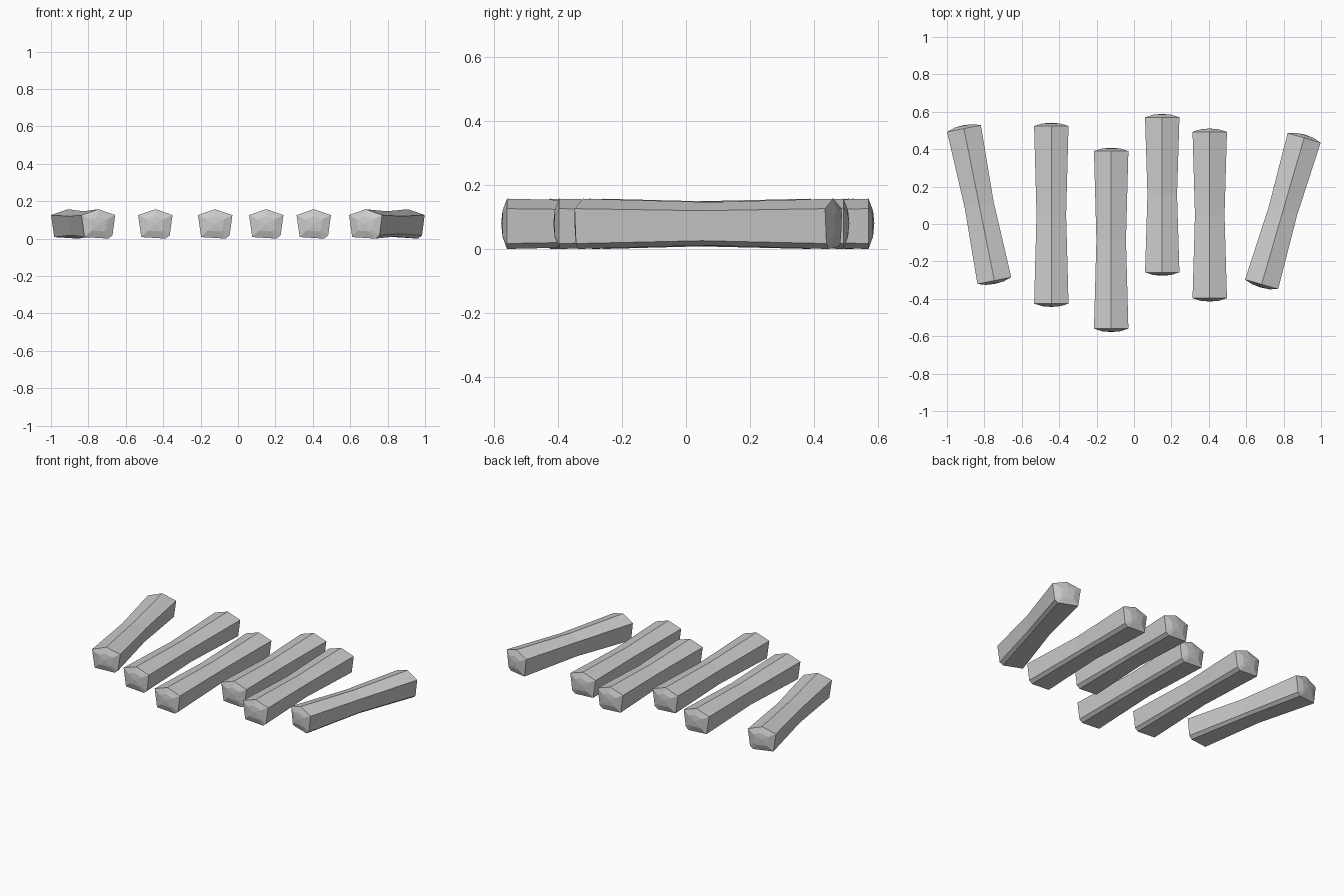
import bpy, bmesh
from math import radians

if "Cube" in bpy.data.objects:
    bpy.data.objects.remove(bpy.data.objects["Cube"])

# Rough pentagonal log section (x, z), with one bevelled lower edge
SECTION = [(-0.092, 0.126), (-0.075, 0.008), (0.055, 0.0),
           (0.077, 0.017), (0.092, 0.126), (0.0, 0.157)]
MID_Z = 0.08


def make_log(name, x, y, length, angle):
    bm = bmesh.new()
    h = length / 2
    # Stations along the log: domed ends and a narrower waist
    stations = [(-h - 0.014, 0.52), (-h, 1.0), (0, 0.86), (h, 1.0), (h + 0.014, 0.52)]
    rings = [[bm.verts.new((px * s, sy, MID_Z + (pz - MID_Z) * s)) for px, pz in SECTION]
             for sy, s in stations]
    n = len(SECTION)
    for a, b in zip(rings, rings[1:]):
        for i in range(n):
            j = (i + 1) % n
            bm.faces.new((a[i], a[j], b[j], b[i]))
    # End tips
    for ring, sy in ((rings[0], -h - 0.018), (rings[-1], h + 0.018)):
        tip = bm.verts.new((0, sy, MID_Z))
        for i in range(n):
            bm.faces.new((ring[i], ring[(i + 1) % n], tip))
    bmesh.ops.recalc_face_normals(bm, faces=bm.faces)
    mesh = bpy.data.meshes.new(name)
    bm.to_mesh(mesh)
    bm.free()
    log = bpy.data.objects.new(name, mesh)
    log.location = (x, y, 0)
    log.rotation_euler.z = radians(angle)
    bpy.context.collection.objects.link(log)


# Centre x, centre y, length between end rims, turn in degrees
LOGS = [(-0.828, 0.104, 0.829, 11.3), (-0.442, 0.049, 0.949, 0),
        (-0.122, -0.085, 0.949, 0), (0.151, 0.156, 0.829, 0),
        (0.405, 0.048, 0.889, 0), (0.796, 0.069, 0.815, -16.2)]
for k, spec in enumerate(LOGS, 1):
    make_log(f"log_{k}", *spec)
